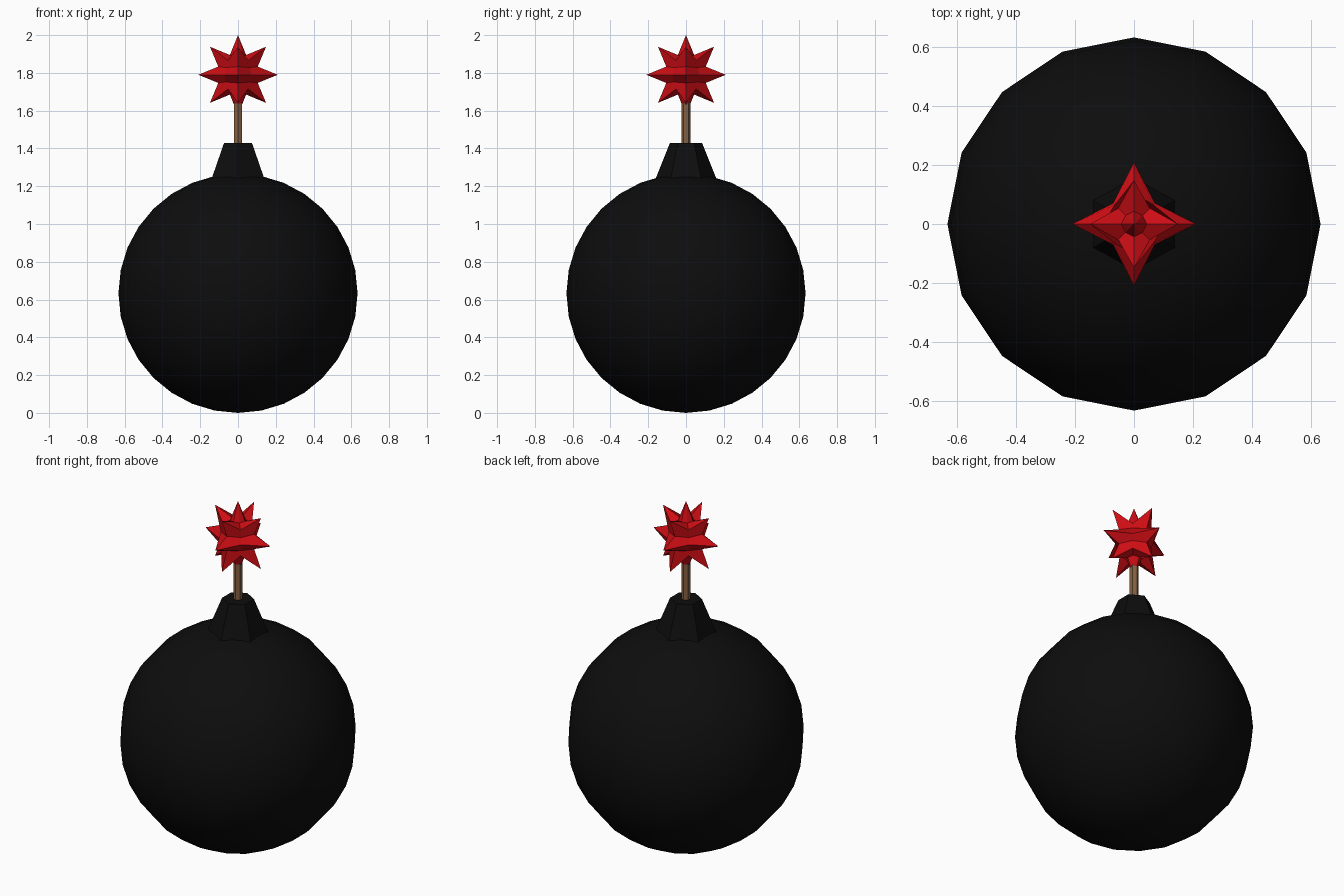
import bpy, bmesh, math
from mathutils import Matrix

if "Cube" in bpy.data.objects:
    bpy.data.objects.remove(bpy.data.objects["Cube"])


def material(name, rgb):
    m = bpy.data.materials.new(name)
    m.diffuse_color = (*rgb, 1)
    m.use_nodes = True
    m.node_tree.nodes["Principled BSDF"].inputs["Base Color"].default_value = m.diffuse_color
    return m


def add_object(name, bm, mat, smooth=False):
    bmesh.ops.recalc_face_normals(bm, faces=bm.faces[:])
    for f in bm.faces:
        f.smooth = smooth
    me = bpy.data.meshes.new(name)
    bm.to_mesh(me)
    bm.free()
    me.materials.append(mat)
    ob = bpy.data.objects.new(name, me)
    bpy.context.collection.objects.link(ob)
    return ob


def hex_cone(name, r1, r2, z1, z2, mat):
    # Hexagonal frustum with corners on the y axis
    bm = bmesh.new()
    place = (Matrix.Translation((0, 0, (z1 + z2) / 2))
             @ Matrix.Rotation(math.radians(30), 4, 'Z'))
    bmesh.ops.create_cone(bm, cap_ends=True, segments=6, radius1=r1,
                          radius2=r2, depth=z2 - z1, matrix=place)
    # Make sure corners point along y, not x
    if max(v.co.x for v in bm.verts) > max(v.co.y for v in bm.verts):
        bmesh.ops.rotate(bm, verts=bm.verts[:],
                         matrix=Matrix.Rotation(math.radians(30), 3, 'Z'))
    return add_object(name, bm, mat)


black = material("black_iron", (0.004, 0.004, 0.004))
brown = material("fuse_brown", (0.24, 0.12, 0.055))
red = material("spark_red", (0.6, 0.004, 0.007))

# Round body
R = 0.633
bm = bmesh.new()
bmesh.ops.create_uvsphere(bm, u_segments=16, v_segments=16, radius=R,
                          matrix=Matrix.Translation((0, 0, R)))
add_object("body", bm, black, smooth=True)

# Neck and fuse
hex_cone("neck", 0.163, 0.085, 1.235, 1.43, black)
hex_cone("fuse", 0.024, 0.024, 1.40, 1.72, brown)

# Spark: ball whose vertices on the two upright planes are pulled into spikes
bm = bmesh.new()
bmesh.ops.create_uvsphere(bm, u_segments=8, v_segments=8, radius=1)
for v in bm.verts:
    x, y, z = v.co
    ring = round(math.degrees(math.asin(max(-1, min(1, z)))) / 22.5)
    upright = min(abs(x), abs(y)) < 0.01
    if upright and ring % 2 == 0:
        r = 0.21
    elif upright:
        r = 0.113
    else:
        r = 0.10 if abs(ring) < 2 else 0.107
    v.co *= r
bmesh.ops.translate(bm, verts=bm.verts[:], vec=(0, 0, 1.79))
add_object("spark", bm, red)
